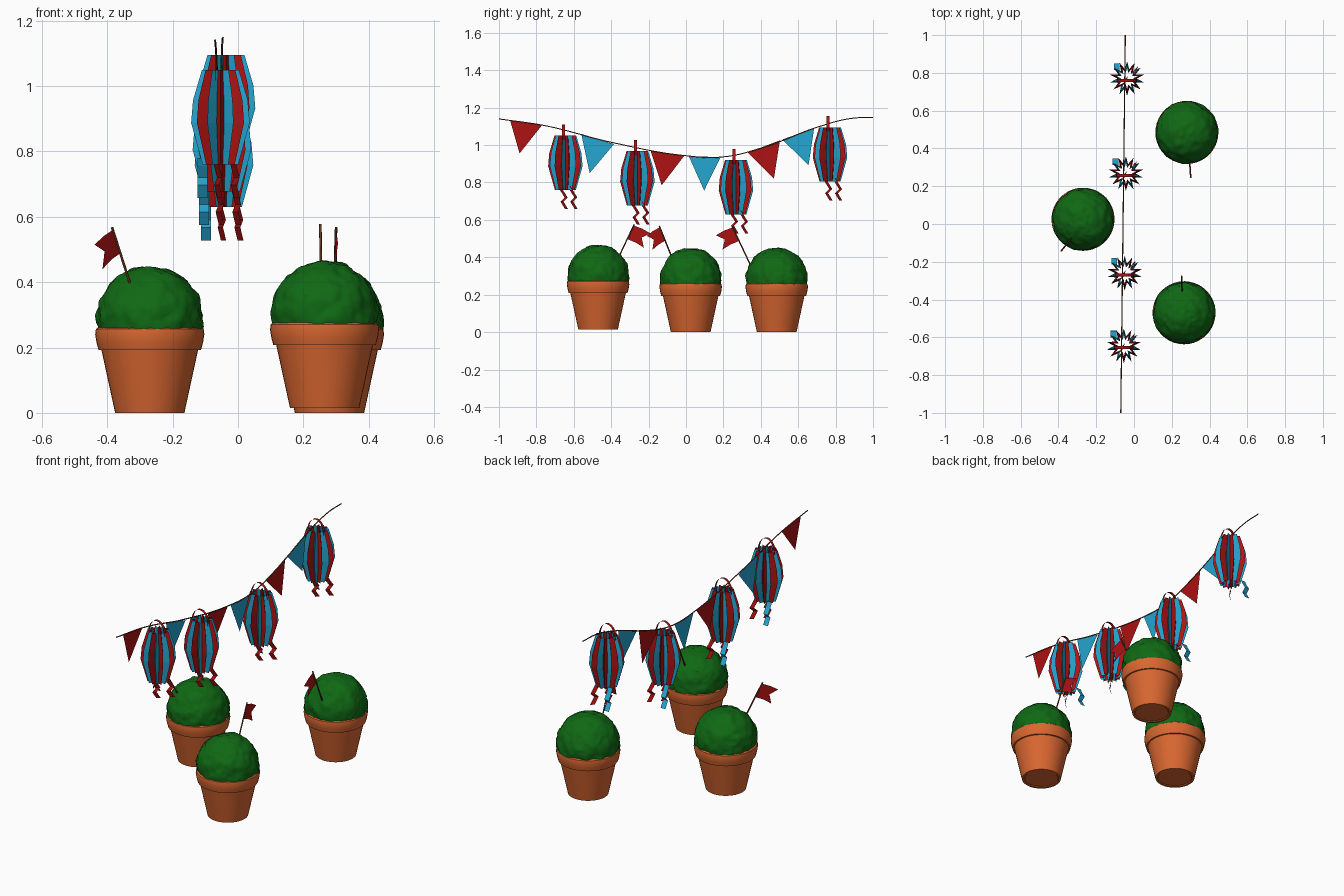
import bpy
import math
from mathutils import Vector, noise

if "Cube" in bpy.data.objects:
    bpy.data.objects.remove(bpy.data.objects["Cube"])


def material(name, rgb):
    m = bpy.data.materials.new(name)
    m.use_nodes = True
    m.diffuse_color = (*rgb, 1)
    m.node_tree.nodes["Principled BSDF"].inputs["Base Color"].default_value = (*rgb, 1)
    return m


RED = material("red paper", (0.42, 0.006, 0.006))
BLUE = material("blue paper", (0.018, 0.38, 0.64))
GREEN = material("leaf green", (0.005, 0.14, 0.007))
CLAY = material("terracotta", (0.7, 0.135, 0.03))
BROWN = material("brown cord", (0.13, 0.04, 0.015))


def make(name, verts, faces, mats, smooth=None):
    mesh = bpy.data.meshes.new(name)
    mesh.from_pydata([tuple(v) for v in verts], [], faces)
    ob = bpy.data.objects.new(name, mesh)
    bpy.context.collection.objects.link(ob)
    for m in mats:
        mesh.materials.append(m)
    if smooth:
        bpy.ops.object.select_all(action="DESELECT")
        ob.select_set(True)
        bpy.context.view_layer.objects.active = ob
        bpy.ops.object.shade_smooth_by_angle(angle=math.radians(smooth))
    return ob


def cord(name, points, radius, kind="POLY"):
    curve = bpy.data.curves.new(name, "CURVE")
    curve.dimensions = "3D"
    curve.bevel_depth = radius
    curve.bevel_resolution = 1
    curve.use_fill_caps = True
    curve.materials.append(BROWN)
    if kind == "BEZIER":
        sp = curve.splines.new("BEZIER")
        sp.bezier_points.add(len(points) - 1)
        for bp, p in zip(sp.bezier_points, points):
            bp.co = p
            bp.handle_left_type = bp.handle_right_type = "AUTO"
    else:
        sp = curve.splines.new("POLY")
        sp.points.add(len(points) - 1)
        for sp_point, p in zip(sp.points, points):
            sp_point.co = (*p, 1)
    ob = bpy.data.objects.new(name, curve)
    bpy.context.collection.objects.link(ob)


def ribbon(name, path, across, mat):
    """Strip along a path; across is the half-width vector."""
    across = Vector(across)
    verts = [Vector(p) + s * across for p in path for s in (-1, 1)]
    faces = [(2*i, 2*i + 1, 2*i + 3, 2*i + 2) for i in range(len(path) - 1)]
    return make(name, verts, faces, [mat])


def pot(tag, origin):
    profile = [(0, 0.004), (0.09, 0.004), (0.095, 0), (0.106, 0), (0.148, 0.193),
               (0.157, 0.193), (0.163, 0.215), (0.167, 0.24), (0.165, 0.256),
               (0.158, 0.262), (0.145, 0.258), (0.14, 0.24), (0, 0.24)]
    n = 40
    verts = [origin + Vector((r * math.cos(2*math.pi*k/n), r * math.sin(2*math.pi*k/n), z))
             for r, z in profile for k in range(n)]
    faces = [(j*n + k, j*n + (k + 1) % n, (j + 1)*n + (k + 1) % n, (j + 1)*n + k)
             for j in range(len(profile) - 1) for k in range(n)]
    make("pot_" + tag, verts, faces, [CLAY], 35)


def bush(tag, origin):
    bpy.ops.mesh.primitive_ico_sphere_add(subdivisions=5, radius=1)
    ob = bpy.context.object
    ob.name = "bush_" + tag
    ob.data.materials.append(GREEN)
    for v in ob.data.vertices:
        d = v.co.normalized()
        lump = noise.noise(d * 3.5 + origin * 9) * 0.008 + noise.noise(d * 9 + origin * 5) * 0.005
        p = d * (0.163 + lump)
        p.z = max(p.z + 0.287, 0.245)
        v.co = origin + p
    bpy.ops.object.shade_smooth_by_angle(angle=math.radians(30))


def flag(tag, base, top):
    base, top = Vector(base), Vector(top)
    up = (top - base).normalized()
    lean = Vector((up.x, up.y, 0)).normalized()
    fly = (lean - up * lean.dot(up)).normalized()
    cord("flag_pole_" + tag, [base - up * 0.04, top + up * 0.008], 0.004)
    # swallowtail cloth: (along fly, down the pole)
    shape = [(0, 0), (0.05, -0.004), (0.1, 0), (0.066, 0.04), (0.1, 0.084), (0.05, 0.078), (0, 0.08)]
    verts = [top + fly * a - up * b for a, b in shape]
    make("flag_" + tag, verts, [(0, 1, 3, 5, 6), (1, 2, 3), (3, 4, 5)], [RED])


def lantern(tag, x, y, top):
    n, height = 14, 0.29
    levels = [(0, 0.058), (0.32, 0.086), (0.56, 0.092), (1, 0.056)]
    verts = []
    for t, r in levels:
        for k in range(2 * n):
            a = math.pi * k / n
            rr = r if k % 2 else r * 0.56
            verts.append((x + rr * math.cos(a), y + rr * math.sin(a), top - t * height))
    m = 2 * n
    faces = [(j*m + k, j*m + (k + 1) % m, (j + 1)*m + (k + 1) % m, (j + 1)*m + k)
             for j in range(len(levels) - 1) for k in range(m)]
    body = make("lantern_" + tag, verts, faces, [RED, BLUE])
    # each pleat is one colour, alternating round the lantern
    for p in body.data.polygons:
        p.material_index = (p.index % m) // 2 % 2
    # hanging loop
    arch = [(x - 0.052 * math.cos(math.pi * k / 10), y - 0.01,
             top - 0.02 + 0.08 * math.sin(math.pi * k / 10)) for k in range(11)]
    ribbon("lantern_loop_" + tag, arch, (0, 0.008, 0), RED)
    # folded paper tails
    bottom = top - height
    tails = [("blue", -0.055, 0.045, BLUE, (0.015, 0, 0)),
             ("red_front", -0.01, -0.03, RED, (0.008, 0.008, 0)),
             ("red_side", 0.042, 0.022, RED, (0.009, 0.008, 0))]
    zigzag = [(0, 0.02), (0.012, -0.005), (0.034, -0.04), (0.012, -0.062), (0.036, -0.102)]
    for name, dx, dy, mat, across in tails:
        path = [(x + dx + 0.4 * (s - 0.015) * (mat is RED), y + dy + s, bottom + z)
                for s, z in zigzag]
        ribbon("lantern_tail_" + name + "_" + tag, path, across, mat)


def line_x(y):
    return -0.058 + 0.012 * y


# Potted bushes with small flags
plants = [("back", (0.28, 0.485, 0), (0.295, 0.325, 0.40), (0.3, 0.25, 0.56)),
          ("right", (-0.27, 0.025, 0), (-0.335, -0.08, 0.41), (-0.383, -0.14, 0.56)),
          ("front", (0.265, -0.47, 0.015), (0.255, -0.36, 0.40), (0.252, -0.28, 0.57))]
for tag, origin, base, tip in plants:
    pot(tag, Vector(origin))
    bush(tag, Vector(origin))
    flag(tag, base, tip)

# Bunting cord
sag = [(-1, 1.14), (-0.75, 1.103), (-0.4, 1.015), (0, 0.943), (0.2, 0.937),
       (0.42, 0.99), (0.7, 1.095), (0.88, 1.142), (1, 1.148)]
cord("bunting_cord", [(line_x(y), y, z) for y, z in sag], 0.003, "BEZIER")

# Triangular pennants: top edge ends and tip
pennants = [((-0.94, 1.13), (-0.77, 1.106), (-0.89, 0.955)),
            ((-0.56, 1.06), (-0.385, 1.005), (-0.515, 0.85)),
            ((-0.19, 0.972), (-0.01, 0.942), (-0.13, 0.785)),
            ((0.015, 0.94), (0.185, 0.936), (0.097, 0.757)),
            ((0.33, 0.96), (0.502, 1.025), (0.47, 0.82)),
            ((0.515, 1.03), (0.685, 1.09), (0.655, 0.892))]
for i, tri in enumerate(pennants):
    make("pennant_%d" % (i + 1), [(line_x(y), y, z) for y, z in tri], [(0, 1, 2)],
         [BLUE if i % 2 else RED])

# Pleated paper lanterns
for i, (y, top) in enumerate([(-0.645, 1.05), (-0.26, 0.967), (0.267, 0.92), (0.77, 1.095)]):
    lantern(str(i + 1), line_x(y) + 0.012, y, top)
